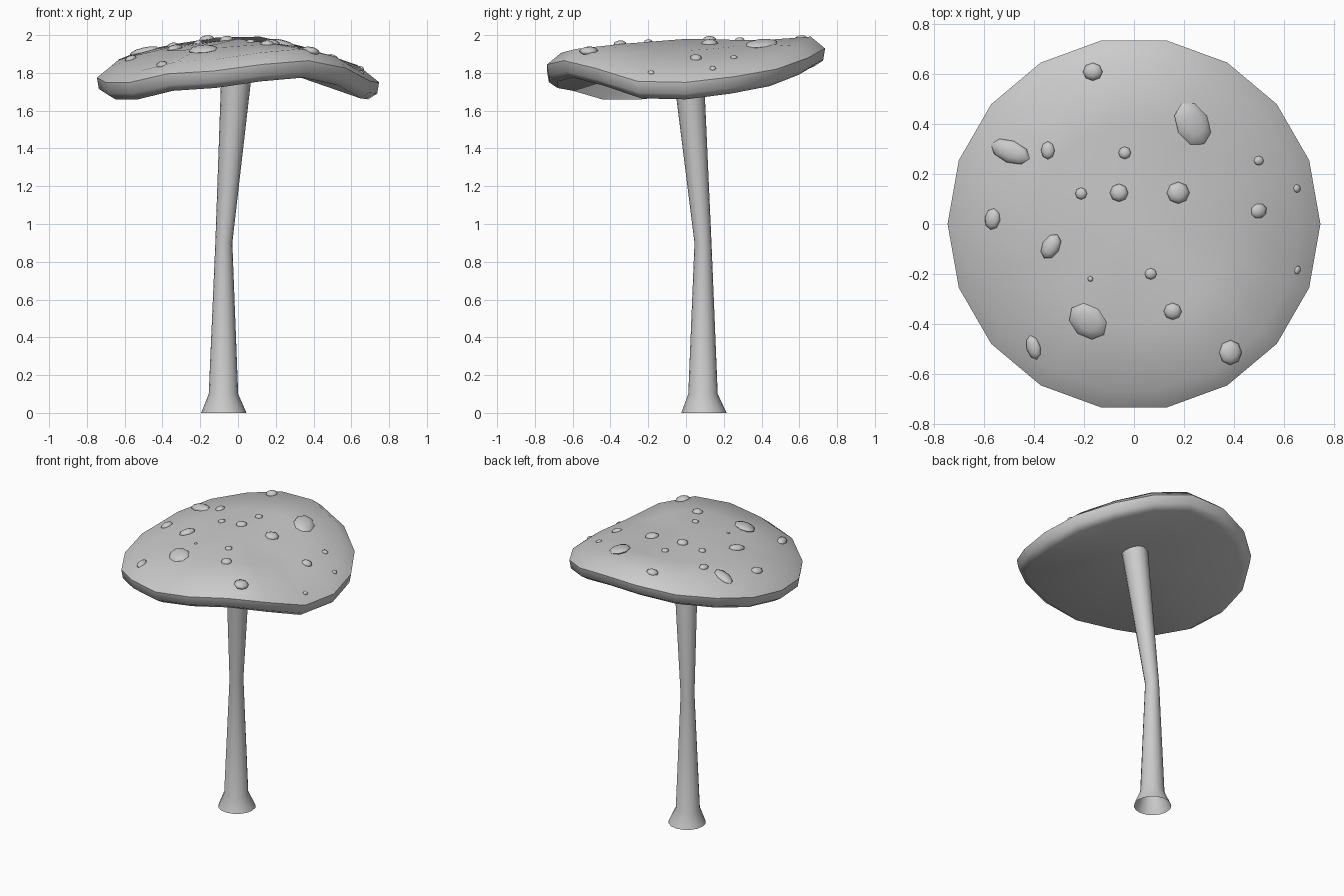
import bpy, bmesh, math
from mathutils import Vector, Matrix
from mathutils.bvhtree import BVHTree

if "Cube" in bpy.data.objects:
    bpy.data.objects.remove(bpy.data.objects["Cube"])


def finish(bm, name):
    bmesh.ops.recalc_face_normals(bm, faces=bm.faces)
    me = bpy.data.meshes.new(name)
    bm.to_mesh(me)
    bm.free()
    ob = bpy.data.objects.new(name, me)
    bpy.context.collection.objects.link(ob)
    bpy.ops.object.select_all(action='DESELECT')
    ob.select_set(True)
    bpy.context.view_layer.objects.active = ob
    bpy.ops.object.shade_smooth_by_angle(angle=math.radians(60))
    return ob


def loft(bm, rings):
    """Bridge successive rings of equal vertex count."""
    loops = [[bm.verts.new(p) for p in ring] for ring in rings]
    for a, b in zip(loops, loops[1:]):
        n = len(a)
        for i in range(n):
            bm.faces.new((a[i], a[(i + 1) % n], b[(i + 1) % n], b[i]))
    return loops


def fan(bm, loop, tip):
    t = bm.verts.new(tip)
    for i in range(len(loop)):
        bm.faces.new((loop[i], loop[(i + 1) % len(loop)], t))


# Stem: slightly bent, pinched in the middle, flared foot, open underneath
stem_path = [(-.075, .095, 0, .12), (-.077, .09, .1, .078),
             (-.075, .09, .9, .045), (0, .005, 1.9, .085)]
bm = bmesh.new()
loft(bm, [[(x + r * math.cos(i * math.tau / 16), y + r * math.sin(i * math.tau / 16), z)
           for i in range(16)] for x, y, z, r in stem_path])
finish(bm, "stem")

# Cap: 18-sided with a wavy rim (height of the lower lip every 20 degrees)
lip = [1.66, 1.69, 1.73, 1.79, 1.84, 1.835, 1.80, 1.765, 1.72,
       1.685, 1.66, 1.66, 1.705, 1.72, 1.755, 1.775, 1.735, 1.665]
mean = sum(lip) / len(lip)
# radius, base height, how strongly the ring follows the wave
profile = [(.69, mean, 1), (.737, mean + .03, 1), (.747, mean + .09, 1),
           (.67, mean + .152, 1), (.40, 1.94, .3)]
bm = bmesh.new()
loops = loft(bm, [[(r * math.cos(i * math.tau / 18), r * math.sin(i * math.tau / 18),
                    h + k * (lip[i] - mean)) for i in range(18)] for r, h, k in profile])
fan(bm, loops[0], (0, 0, 1.89))
fan(bm, loops[-1], (0, 0, 1.98))
bmesh.ops.recalc_face_normals(bm, faces=bm.faces)
tree = BVHTree.FromBMesh(bm)
finish(bm, "cap")

# Spots: flattened pebbles resting on the cap (x, y, half length, half width, turn)
spots = [(-.165, .61, .04, .036, 0), (.235, .40, .095, .068, 120), (-.495, .29, .085, .046, -20),
         (-.345, .295, .036, .028, 90), (-.037, .285, .025, .025, 0), (.50, .254, .021, .019, 0),
         (-.212, .122, .024, .024, 0), (-.06, .125, .037, .036, 0), (.177, .125, .046, .044, 0),
         (.653, .142, .017, .017, 0), (-.567, .02, .044, .033, 80), (.50, .052, .035, .031, 20),
         (-.333, -.09, .055, .036, 60), (-.175, -.22, .011, .011, 0), (.067, -.2, .024, .023, 0),
         (.655, -.185, .018, .014, 60), (-.185, -.39, .084, .066, -40), (.155, -.35, .036, .034, 0),
         (-.403, -.495, .05, .03, -75), (.386, -.515, .05, .047, 90)]
for n, (x, y, a, b, turn) in enumerate(spots, 1):
    hit, normal, _, _ = tree.ray_cast(Vector((x, y, 3)), Vector((0, 0, -1)))
    tilt = Vector((0, 0, 1)).rotation_difference(normal).to_matrix().to_4x4()
    mat = (Matrix.Translation(hit) @ tilt @ Matrix.Rotation(math.radians(turn), 4, 'Z')
           @ Matrix.Diagonal((a, b, min(.022, b * .6), 1)))
    bm = bmesh.new()
    bmesh.ops.create_uvsphere(bm, u_segments=8, v_segments=6, radius=1, matrix=mat)
    finish(bm, f"cap_spot_{n}")
